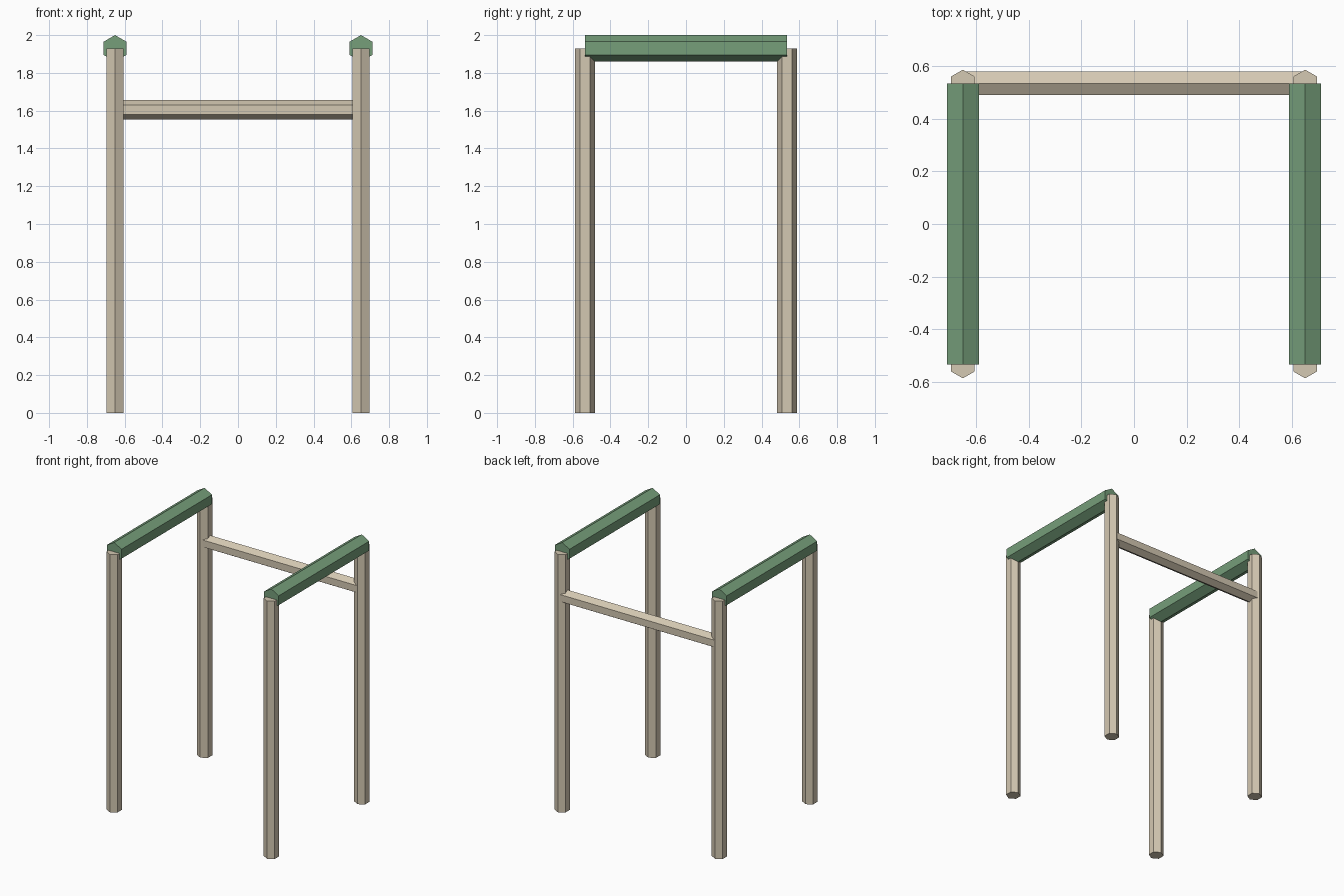
import bpy, math
from mathutils import Matrix

if "Cube" in bpy.data.objects:
    bpy.data.objects.remove(bpy.data.objects["Cube"])


def material(name, rgb):
    m = bpy.data.materials.new(name)
    m.diffuse_color = (*rgb, 1)
    m.use_nodes = True
    m.node_tree.nodes["Principled BSDF"].inputs["Base Color"].default_value = m.diffuse_color
    return m


WOOD = material("pale wood", (0.658, 0.578, 0.445))
GREEN = material("muted green", (0.181, 0.342, 0.195))


def hex_bar(name, radius, length, centre, axis, mat):
    """Six-sided bar along an axis, with a corner edge on +y (posts) or +z (rails)."""
    bpy.ops.mesh.primitive_cylinder_add(vertices=6, radius=radius, depth=length)
    ob = bpy.context.object
    ob.name = name
    turn = {"z": Matrix.Identity(4),
            "y": Matrix.Rotation(math.pi / 2, 4, "X"),
            "x": Matrix.Rotation(math.pi / 2, 4, "Z") @ Matrix.Rotation(math.pi / 2, 4, "X")}
    ob.data.transform(turn[axis])
    ob.location = centre
    ob.data.materials.append(mat)


X, Y, TOP = 0.651, 0.535, 1.93

for sx, side in ((-1, "left"), (1, "right")):
    # Upright posts
    for sy, end in ((-1, "front"), (1, "back")):
        hex_bar(f"{end}_{side}_post", 0.052, TOP, (sx * X, sy * Y, TOP / 2), "z", WOOD)
    # Green top rails
    hex_bar(f"{side}_top_rail", 0.07, 2 * Y, (sx * X, 0, TOP), "y", GREEN)

# Rear crossbar
hex_bar("back_crossbar", 0.052, 2 * X, (0, Y, 1.605), "x", WOOD)
